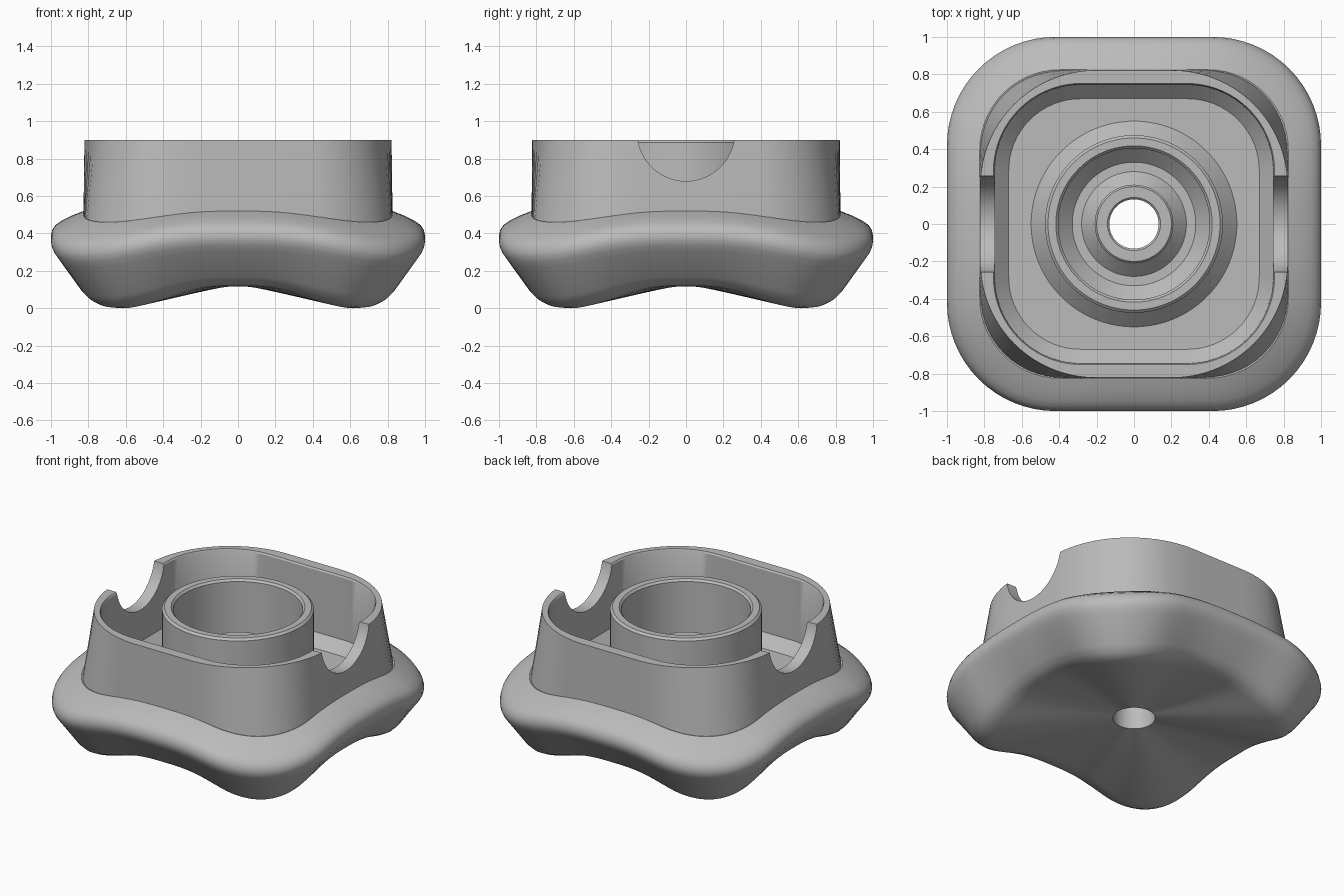
import bpy, bmesh, math

if "Cube" in bpy.data.objects:
    bpy.data.objects.remove(bpy.data.objects["Cube"], do_unlink=True)

STEPS = 128
FLOOR = 0.39
HOLE = 0.132

grey = bpy.data.materials.new("plain_grey")
grey.use_nodes = True
COLOUR = (0.5, 0.5, 0.5, 1)
grey.diffuse_color = COLOUR
grey.node_tree.nodes["Principled BSDF"].inputs["Base Color"].default_value = COLOUR


def reach(angle, half, corner):
    """Distance from the centre to a rounded square in one direction."""
    c, s = sorted((abs(math.cos(angle)), abs(math.sin(angle))), reverse=True)
    inset = half - corner
    if half * s / c <= inset:
        return half / c
    return inset * (c + s) + math.sqrt(corner ** 2 - (inset * (c - s)) ** 2)


def loft(name, rings):
    """Closed loft through rings of (half width, corner radius, height, corner drop)."""
    bm = bmesh.new()
    loops = []
    for half, corner, z, drop in rings:
        loop = []
        for i in range(STEPS):
            a = math.tau * i / STEPS
            r = reach(a, half, corner)
            wave = ((1 - math.cos(4 * a)) / 2) ** 1.65
            loop.append(bm.verts.new((r * math.cos(a), r * math.sin(a), z - drop * wave)))
        loops.append(loop)
    for k, low in enumerate(loops):
        high = loops[(k + 1) % len(loops)]
        for i in range(STEPS):
            j = (i + 1) % STEPS
            bm.faces.new((low[i], low[j], high[j], high[i]))
    bmesh.ops.recalc_face_normals(bm, faces=bm.faces)
    mesh = bpy.data.meshes.new(name)
    bm.to_mesh(mesh)
    bm.free()
    obj = bpy.data.objects.new(name, mesh)
    bpy.context.collection.objects.link(obj)
    mesh.materials.append(grey)
    return obj


def revolve(name, profile):
    return loft(name, [(r, r, z, 0) for r, z in profile])


def select(obj):
    bpy.ops.object.select_all(action='DESELECT')
    obj.select_set(True)
    bpy.context.view_layer.objects.active = obj


def chamfer(r_wall, r_floor):
    """Sloped foot from a wall down to the floor, sunk a little below it."""
    return [(r_wall, FLOOR + abs(r_wall - r_floor)),
            (r_floor, FLOOR), (r_floor, FLOOR - 0.02)]


# Wavy base with a rounded rim and a hollowed underside
base = loft("base", [
    (HOLE, HOLE, 0.117, 0),
    (0.71, 0.31, 0.117, 0.117),
    (0.765, 0.34, 0.12, 0.115),
    (0.805, 0.375, 0.135, 0.112),
    (0.845, 0.415, 0.168, 0.108),
    (0.96, 0.54, 0.305, 0.092),
    (0.983, 0.56, 0.335, 0.09),
    (0.996, 0.575, 0.362, 0.09),
    (1.0, 0.58, 0.388, 0.09),
    (0.994, 0.577, 0.418, 0.088),
    (0.977, 0.565, 0.444, 0.085),
    (0.945, 0.54, 0.467, 0.08),
    (0.89, 0.49, 0.495, 0.07),
    (0.825, 0.43, 0.52, 0.06),
    (0.79, 0.42, 0.51, 0.06),
    (0.77, 0.42, FLOOR, 0),
    (HOLE, HOLE, FLOOR, 0),
])

# Upper wall, leaning inwards at its corners
wall = loft("upper_wall", [
    (0.827, 0.425, 0.38, 0),
    (0.822, 0.62, 0.9, 0),
    (0.752, 0.47, 0.9, 0),
    (0.745, 0.46, 0.89, 0),
] + [(h, h - 0.285, z, 0) for h, z in chamfer(0.743, 0.67)])

# Round notches through both sides of the wall
bpy.ops.mesh.primitive_cylinder_add(vertices=96, radius=0.26, depth=3,
                                    location=(0, 0, 0.94),
                                    rotation=(0, math.pi / 2, 0))
cutter = bpy.context.object
cutter.name = "notch_cutter"
cutter.hide_render = True
cutter.data.materials.append(grey)
cut = wall.modifiers.new("notches", 'BOOLEAN')
cut.operation = 'DIFFERENCE'
cut.solver = 'EXACT'
cut.object = cutter
select(wall)
bpy.ops.object.modifier_apply(modifier=cut.name)
bpy.data.objects.remove(cutter, do_unlink=True)

# Round cup standing on the floor
cup = revolve("cup_ring",
              chamfer(0.475, 0.55)[::-1] +
              [(0.475, 0.886), (0.46, 0.9), (0.418, 0.9), (0.405, 0.886)] +
              chamfer(0.405, 0.33))

# Small boss around the centre hole
boss = revolve("centre_boss",
               chamfer(0.21, 0.28)[::-1] +
               [(0.21, 0.625), (0.2, 0.635), (0.142, 0.635),
                (HOLE, 0.625), (HOLE, FLOOR - 0.02)])

for obj in (base, wall, cup, boss):
    select(obj)
    bpy.ops.object.shade_smooth_by_angle(angle=math.radians(32))
